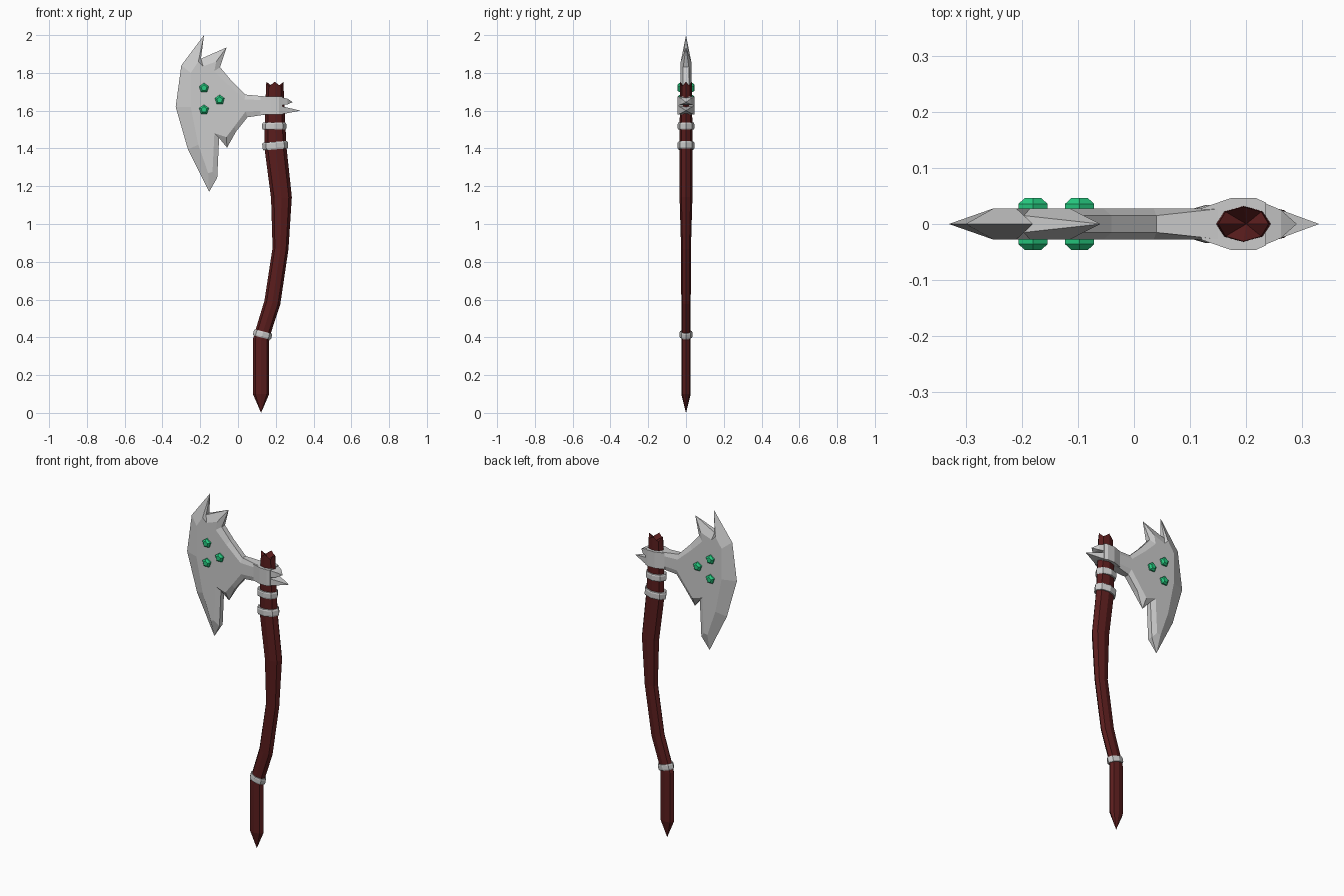
import bpy, bmesh
from math import sin, cos, tau
from mathutils import Vector, Matrix

if "Cube" in bpy.data.objects:
    bpy.data.objects.remove(bpy.data.objects["Cube"])


def material(name, rgb):
    m = bpy.data.materials.new(name)
    m.diffuse_color = (*rgb, 1)
    m.use_nodes = True
    m.node_tree.nodes["Principled BSDF"].inputs["Base Color"].default_value = m.diffuse_color
    return m


WOOD = material("dark_red_wood", (0.10, 0.012, 0.012))
GREEN = material("green_gem", (0.02, 0.60, 0.22))


def loft(name, rings, mat=None, hub=None):
    """Skin a stack of equal-length rings; cap both ends (hub = point fanned to at the end)."""
    bm = bmesh.new()
    vs = [[bm.verts.new(p) for p in r] for r in rings]
    n = len(vs[0])
    for a, b in zip(vs, vs[1:]):
        for i in range(n):
            j = (i + 1) % n
            bm.faces.new((a[i], a[j], b[j], b[i]))
    bm.faces.new(vs[0][::-1])
    if hub:
        h = bm.verts.new(hub)
        for i in range(n):
            bm.faces.new((vs[-1][i], vs[-1][(i + 1) % n], h))
    else:
        bm.faces.new(vs[-1])
    bmesh.ops.remove_doubles(bm, verts=bm.verts, dist=1e-5)
    bmesh.ops.recalc_face_normals(bm, faces=bm.faces)
    me = bpy.data.meshes.new(name)
    bm.to_mesh(me)
    bm.free()
    ob = bpy.data.objects.new(name, me)
    bpy.context.collection.objects.link(ob)
    if mat:
        me.materials.append(mat)
    return ob


def oval(cx, z, rx, ry, slope=0.0, n=8):
    """Horizontal ring, optionally tilted along x."""
    return [Vector((cx + rx * cos(tau * i / n), ry * sin(tau * i / n),
                    z + slope * rx * cos(tau * i / n))) for i in range(n)]


# Handle: centre x, z, half width, half depth, tilt
path = [(0.122, 0.0, 0, 0, 0), (0.122, 0.10, 0.043, 0.025, 0),
        (0.122, 0.385, 0.043, 0.025, -0.1), (0.133, 0.43, 0.040, 0.025, -0.25),
        (0.182, 0.585, 0.042, 0.025, -0.22), (0.225, 0.87, 0.042, 0.026, -0.1),
        (0.230, 1.14, 0.055, 0.034, 0.05), (0.199, 1.40, 0.058, 0.034, 0.08),
        (0.195, 1.58, 0.053, 0.033, 0)]
rings = [oval(*p) for p in path]
top = oval(0.195, 1.74, 0.045, 0.031)
for i, v in enumerate(top):                      # splintered top end
    v.z += 0.013 if i % 2 == 0 else -0.012
loft("handle", rings + [top], WOOD, hub=(0.2, 0.0, 1.715))

# Metal bands around the handle
for name, cx, z, rx, ry, h, slope in [
        ("upper_band", 0.192, 1.518, 0.064, 0.044, 0.019, 0.0),
        ("middle_band", 0.197, 1.415, 0.068, 0.045, 0.020, 0.08),
        ("lower_band", 0.130, 0.415, 0.048, 0.034, 0.016, -0.25)]:
    loft(name, [oval(cx + slope * -dz, z + dz, rx * k, ry * k, slope)
                for dz, k in ((-h, 0.94), (-h * 0.6, 1), (h * 0.6, 1), (h, 0.94))])

# Blade: outline x, z, edge half thickness, then matching flat-face x, z
blade = [(-.18, 2.0, 0, -.21, 1.86), (-.30, 1.84, 0, -.25, 1.80),
         (-.33, 1.62, 0, -.25, 1.62), (-.265, 1.395, 0, -.21, 1.42),
         (-.153, 1.17, 0, -.158, 1.27), (-.11, 1.245, .015, -.135, 1.275),
         (-.10, 1.455, .015, -.125, 1.48), (-.058, 1.404, 0, -.062, 1.46),
         (-.01, 1.49, .015, -.02, 1.515), (.05, 1.565, .015, .04, 1.595),
         (.15, 1.58, .027, .15, 1.60), (.15, 1.675, .027, .15, 1.655),
         (.04, 1.685, .015, .035, 1.66), (-.04, 1.765, .015, -.055, 1.74),
         (-.095, 1.83, .015, -.125, 1.81), (-.06, 1.935, 0, -.115, 1.86),
         (-.196, 1.875, .015, -.185, 1.835)]
T = 0.028
loft("blade", [[(p[3], -T, p[4]) for p in blade],
               [(p[0], -p[2], p[1]) for p in blade],
               [(p[0], p[2], p[1]) for p in blade],
               [(p[3], T, p[4]) for p in blade]])

# Collar that joins the blade to the handle
half = [(0.12, 0.028), (0.172, 0.046), (0.218, 0.046), (0.235, 0.038)]
plan = half + [(x, -y) for x, y in reversed(half)]
loft("collar", [[(x, y, z) for x, y in plan] for z in (1.58, 1.675)])

# Two rear spikes
for name, z0, z1, tip in (("upper_spike", 1.628, 1.675, (0.29, 1.645)),
                          ("lower_spike", 1.58, 1.626, (0.33, 1.60))):
    def box(x, y, a, b):
        return [(x, -y, a), (x, y, a), (x, y, b), (x, -y, b)]
    m, h = (z0 + z1 + 2 * tip[1]) / 4, (z1 - z0) * 0.32
    loft(name, [box(0.215, 0.045, z0, z1), box(0.262, 0.025, m - h, m + h),
                box(tip[0], 0, tip[1], tip[1])])

# Pentagonal gems set through the blade, showing on both faces
for k, (x, z) in enumerate([(-.18, 1.72), (-.097, 1.657), (-.18, 1.605)]):
    loft(f"gem_{k + 1}", [[(x + r * sin(tau * i / 5), y, z + r * cos(tau * i / 5))
                           for i in range(5)]
                          for y, r in ((-.046, .016), (-.036, .027), (.036, .027), (.046, .016))],
         GREEN)
